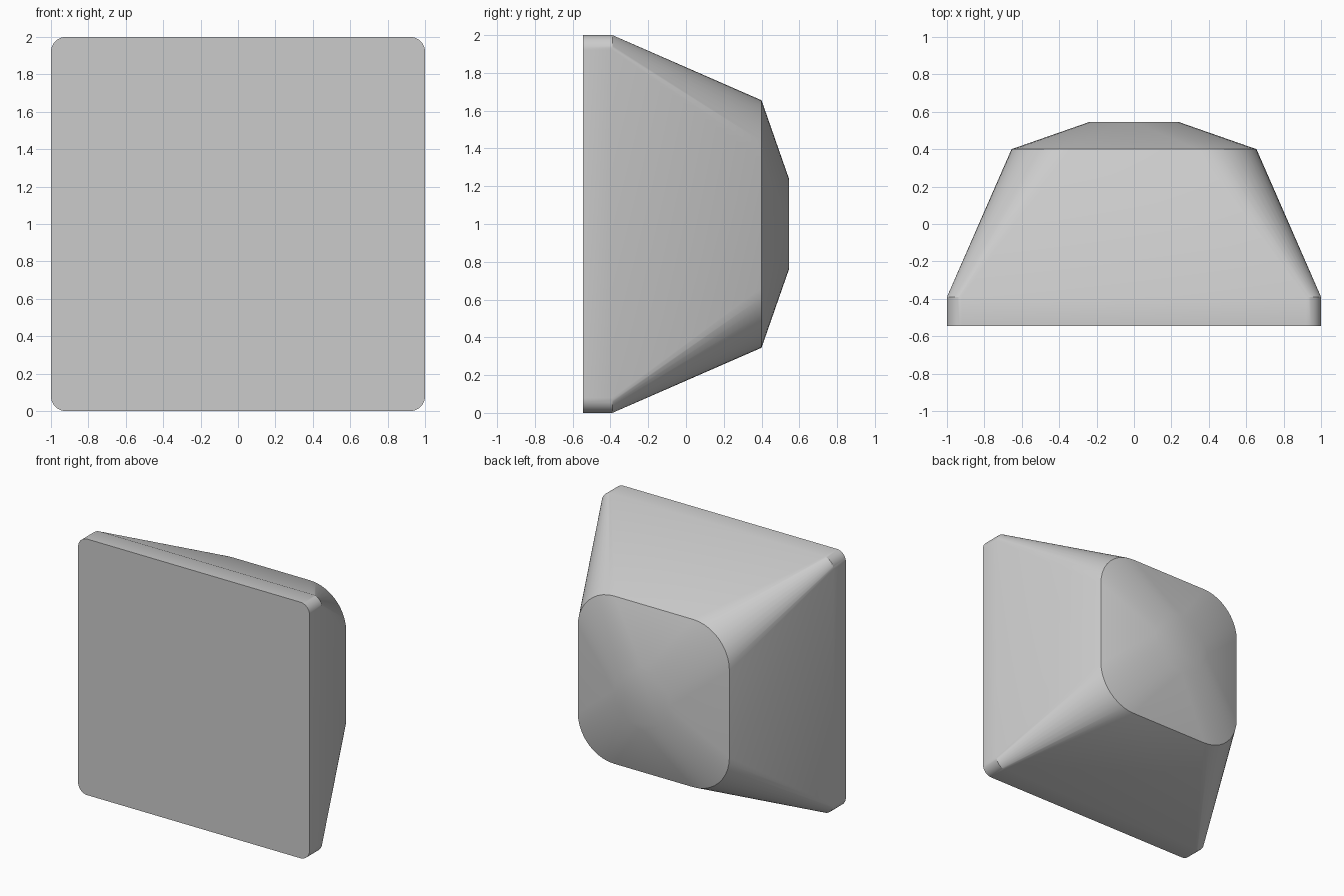
import bpy
import bmesh
import math

cube = bpy.data.objects.get("Cube")
if cube:
    bpy.data.objects.remove(cube, do_unlink=True)

STEPS = 10  # segments per rounded corner


def material(name, colour):
    mat = bpy.data.materials.new(name)
    mat.use_nodes = True
    mat.diffuse_color = colour
    mat.node_tree.nodes["Principled BSDF"].inputs["Base Color"].default_value = colour
    return mat


def rounded_square(bm, y, half, radius):
    """Ring of vertices in the xz plane, centred at z = 1."""
    ring = []
    for corner in range(4):
        mid = math.radians(45 + 90 * corner)
        cx = math.copysign(half - radius, math.cos(mid))
        cz = math.copysign(half - radius, math.sin(mid))
        for i in range(STEPS + 1):
            a = math.radians(90) * (corner + i / STEPS)
            ring.append(bm.verts.new((cx + radius * math.cos(a), y,
                                      1 + cz + radius * math.sin(a))))
    return ring


# Sections from the front plate to the round back: y, half width, corner radius
sections = [(-0.545, 1.0, 0.08), (-0.39, 1.0, 0.08),
            (0.40, 0.655, 0.315), (0.545, 0.24, 0.24)]

bm = bmesh.new()
rings = [rounded_square(bm, *s) for s in sections]
for low, high in zip(rings, rings[1:]):
    for i in range(len(low)):
        j = (i + 1) % len(low)
        bm.faces.new((low[i], low[j], high[j], high[i]))

# Flat front and back caps
bm.faces.new(rings[0])
bm.faces.new(rings[-1])
bmesh.ops.remove_doubles(bm, verts=bm.verts, dist=0.0005)
bmesh.ops.recalc_face_normals(bm, faces=bm.faces)

mesh = bpy.data.meshes.new("tapered_housing")
bm.to_mesh(mesh)
bm.free()
mesh.materials.append(material("plain grey", (0.6, 0.6, 0.6, 1)))

housing = bpy.data.objects.new("tapered_housing", mesh)
bpy.context.collection.objects.link(housing)
bpy.context.view_layer.objects.active = housing
housing.select_set(True)
bpy.ops.object.shade_smooth_by_angle(angle=math.radians(30))
